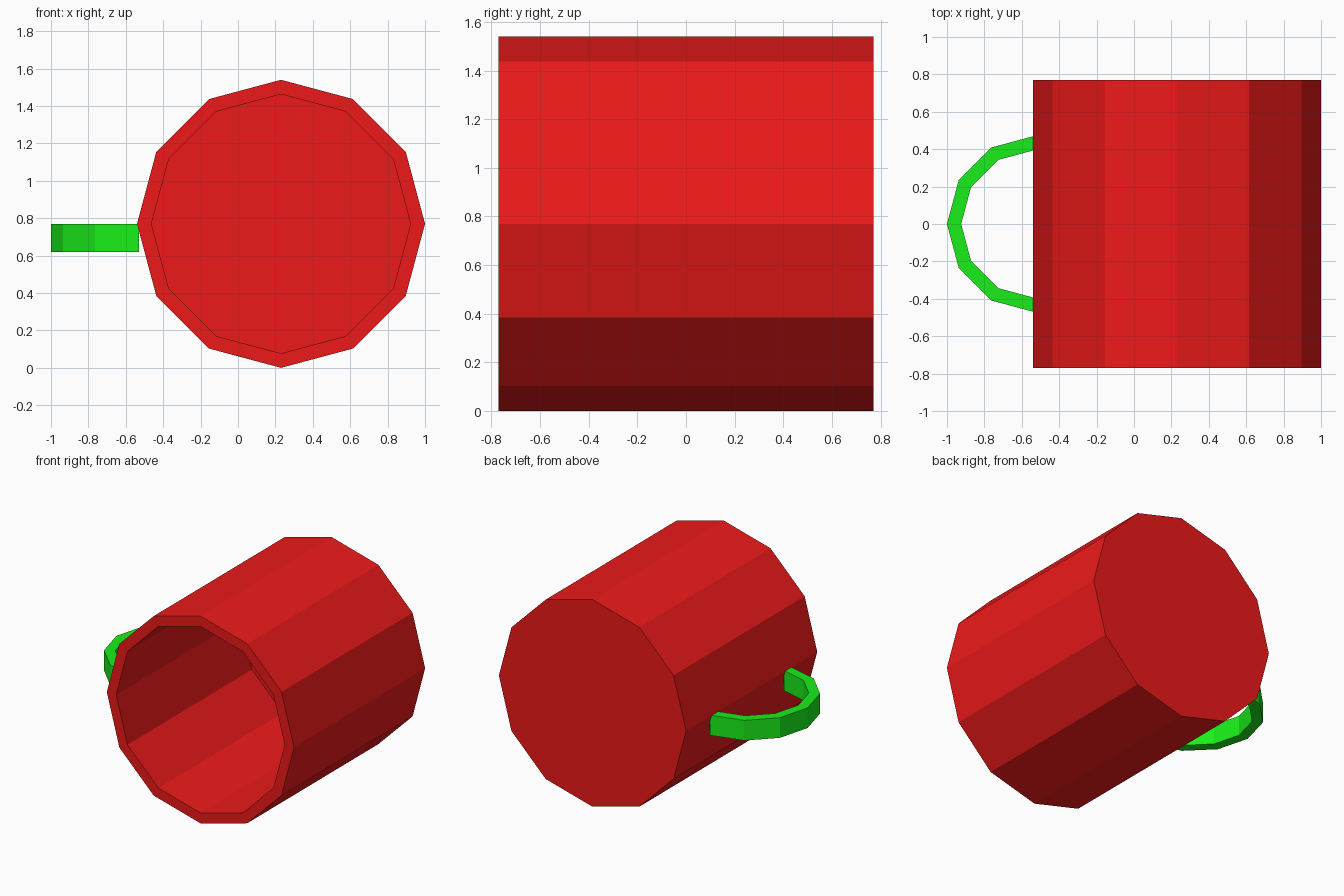
import bpy, bmesh, math

if "Cube" in bpy.data.objects:
    bpy.data.objects.remove(bpy.data.objects["Cube"])


def make_object(name, bm, color):
    bmesh.ops.recalc_face_normals(bm, faces=bm.faces)
    me = bpy.data.meshes.new(name)
    bm.to_mesh(me)
    bm.free()
    ob = bpy.data.objects.new(name, me)
    bpy.context.collection.objects.link(ob)
    mat = bpy.data.materials.new(name + "_color")
    mat.diffuse_color = color
    mat.use_nodes = True
    mat.node_tree.nodes["Principled BSDF"].inputs["Base Color"].default_value = mat.diffuse_color
    me.materials.append(mat)


def bridge(bm, a, b, closed=True):
    n = len(a)
    for i in range(n if closed else n - 1):
        j = (i + 1) % n
        bm.faces.new((a[i], a[j], b[j], b[i]))


# Mug body: 12-sided cup lying on its side, open toward the front
CX, CZ, R, WALL = 0.23, 0.77, 0.77, 0.077
bm = bmesh.new()


def body_ring(r, y):
    angles = [math.radians(30 * i) for i in range(12)]
    return [bm.verts.new((CX + r * math.cos(a), y, CZ + r * math.sin(a))) for a in angles]


rings = [body_ring(R, R), body_ring(R, -R),
         body_ring(R - WALL, -R), body_ring(R - WALL, R - WALL)]
for a, b in zip(rings, rings[1:]):
    bridge(bm, a, b)
bm.faces.new(rings[0])
bm.faces.new(rings[-1])
make_object("mug_body", bm, (0.85, 0.01, 0.01, 1))

# Handle: half of a 12-sided ring with a rectangular section
HX, HR, HI, Z0, Z1 = -0.528, 0.472, 0.396, 0.62, 0.77
bm = bmesh.new()
sections = []
for i in range(7):
    a = math.radians(90 + 30 * i)
    sections.append([bm.verts.new((HX + r * math.cos(a), r * math.sin(a), z))
                     for r, z in ((HR, Z0), (HR, Z1), (HI, Z1), (HI, Z0))])
for a, b in zip(sections, sections[1:]):
    bridge(bm, a, b)
bm.faces.new(sections[0])
bm.faces.new(sections[-1])
make_object("mug_handle", bm, (0.01, 0.85, 0.01, 1))
